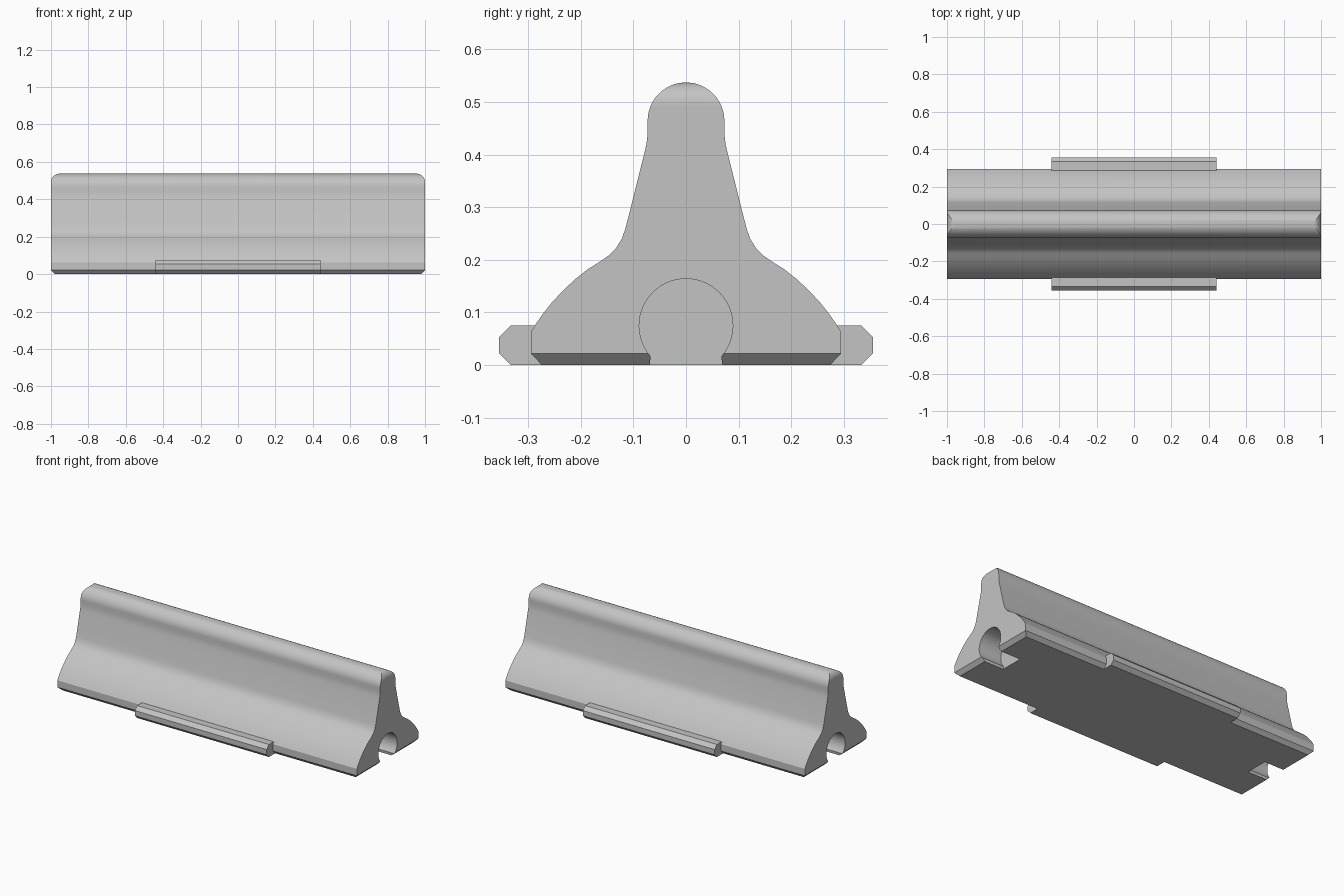
import bpy, bmesh, math

if "Cube" in bpy.data.objects:
    bpy.data.objects.remove(bpy.data.objects["Cube"])

concrete = bpy.data.materials.new("concrete_grey")
concrete.diffuse_color = (0.55, 0.55, 0.55, 1)
concrete.use_nodes = True
concrete.node_tree.nodes["Principled BSDF"].inputs["Base Color"].default_value = concrete.diffuse_color


def prism(name, points, start, end, axis="X"):
    """Extrude a closed 2D outline (u, z) between start and end along an axis."""
    bm = bmesh.new()
    place = (lambda u, z, t: (t, u, z)) if axis == "X" else (lambda u, z, t: (u, t, z))
    a = [bm.verts.new(place(u, z, start)) for u, z in points]
    b = [bm.verts.new(place(u, z, end)) for u, z in points]
    n = len(points)
    bm.faces.new(a)
    bm.faces.new(b)
    for i in range(n):
        j = (i + 1) % n
        bm.faces.new((a[i], a[j], b[j], b[i]))
    bmesh.ops.recalc_face_normals(bm, faces=bm.faces)
    mesh = bpy.data.meshes.new(name)
    bm.to_mesh(mesh)
    bm.free()
    mesh.materials.append(concrete)
    obj = bpy.data.objects.new(name, mesh)
    bpy.context.collection.objects.link(obj)
    return obj


def arc(cu, cz, r, a0, a1, n):
    """Points on a circle arc, angles in degrees."""
    angles = [math.radians(a0 + (a1 - a0) * i / n) for i in range(n + 1)]
    return [(cu + r * math.cos(a), cz + r * math.sin(a)) for a in angles]


def cut(obj, cutter, operation):
    mod = obj.modifiers.new("cut", "BOOLEAN")
    mod.operation = operation
    mod.solver = "EXACT"
    mod.object = cutter
    bpy.context.view_layer.objects.active = obj
    bpy.ops.object.modifier_apply(modifier=mod.name)
    bpy.data.objects.remove(cutter)


def mirrored(half):
    """Close a right-hand outline with its mirror image."""
    return half + [(-u, z) for u, z in reversed(half) if u > 1e-5]


# Barrier body: bulging foot, waist and rounded crown
half = [(0.274, 0), (0.295, 0.022), (0.295, 0.063), (0.284, 0.080), (0.270, 0.100),
        (0.253, 0.121), (0.234, 0.141), (0.212, 0.162), (0.188, 0.181),
        (0.163, 0.197), (0.147, 0.208), (0.133, 0.222), (0.122, 0.240), (0.115, 0.260),
        (0.079, 0.403), (0.075, 0.421), (0.073, 0.440)]
half += arc(0, 0.464, 0.073, 0, 90, 12)
body = prism("barrier_body", mirrored(half), -1, 1)

# Rounded top corners and chamfered bottom edges at both ends
side = [(0.978, 0), (1.0, 0.022)] + arc(0.955, 0.492, 0.045, 0, 90, 8)
side = [(u, z) for u, z in side]
trim = prism("end_trim", mirrored(side), -0.5, 0.5, "Y")
cut(body, trim, "INTERSECT")

# Round connector socket, open at the bottom, in each end
keyhole = [(0.072, -0.02), (0.067, 0.016)] + arc(0, 0.075, 0.089, -40, 90, 20)
for s in (-1, 1):
    socket = prism("socket_cutter", mirrored(keyhole), s * 0.85, s * 1.1)
    cut(body, socket, "DIFFERENCE")

# Side foot ledges
ledges = []
for s, name in ((-1, "front_ledge"), (1, "back_ledge")):
    outline = [(0.274, 0), (0.333, 0), (0.355, 0.022), (0.355, 0.053),
               (0.333, 0.075), (0.274, 0.075)]
    ledges.append(prism(name, [(s * y, z) for y, z in outline], -0.44, 0.44))

# Smooth the curved surfaces, keep the edges sharp
for obj in [body] + ledges:
    bpy.ops.object.select_all(action="DESELECT")
    obj.select_set(True)
    bpy.context.view_layer.objects.active = obj
    bpy.ops.object.shade_smooth_by_angle(angle=math.radians(25))
